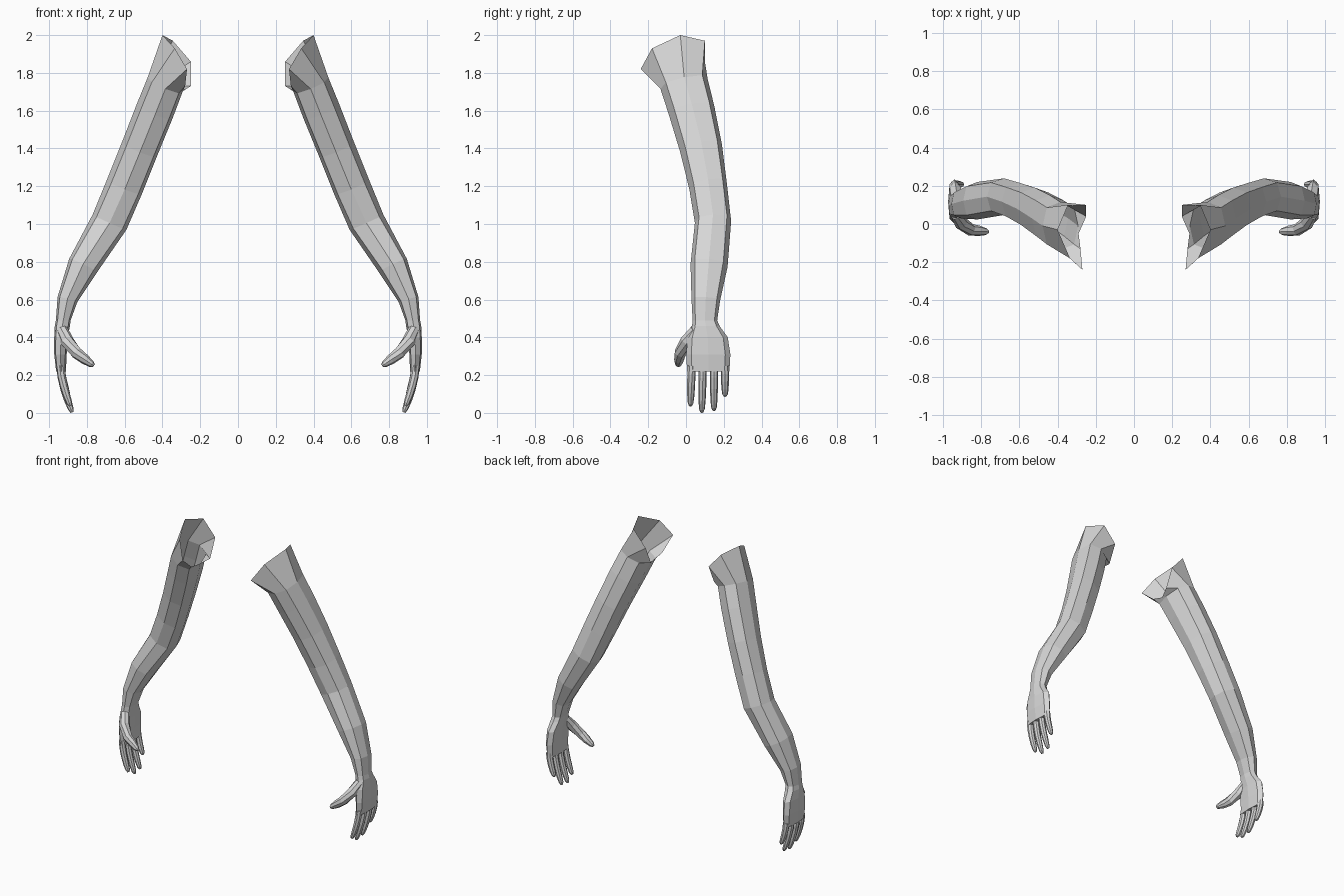
import bpy, bmesh
from math import sin, cos, pi
from mathutils import Vector

if "Cube" in bpy.data.objects:
    bpy.data.objects.remove(bpy.data.objects["Cube"], do_unlink=True)

grey = bpy.data.materials.new("light_grey")
grey.use_nodes = True
grey.diffuse_color = (0.68, 0.68, 0.68, 1)
grey.node_tree.nodes["Principled BSDF"].inputs["Base Color"].default_value = (0.68, 0.68, 0.68, 1)


def loft(name, rings, side, cap_start=True):
    """Skin a list of point rings; side is +1 or -1 in x."""
    bm = bmesh.new()
    loops = [[bm.verts.new((p[0] * side, p[1], p[2])) for p in r] for r in rings]
    n = len(loops[0])
    for a, b in zip(loops, loops[1:]):
        for i in range(n):
            j = (i + 1) % n
            bm.faces.new((a[i], a[j], b[j], b[i]))
    if cap_start:
        bm.faces.new(loops[0])
    bm.faces.new(loops[-1])
    bmesh.ops.recalc_face_normals(bm, faces=bm.faces)
    mesh = bpy.data.meshes.new(name)
    bm.to_mesh(mesh)
    bm.free()
    mesh.materials.append(grey)
    ob = bpy.data.objects.new(name, mesh)
    bpy.context.collection.objects.link(ob)
    return ob


def section(x, y, z, half_w, half_d, tilt, lean):
    """Eight sided limb section, starting at the outer side, going forward."""
    u = Vector((cos(tilt), 0, sin(tilt))) * half_w
    v = Vector((0, -1, -lean)) * half_d
    pts = []
    for k in range(8):
        s = 1.09 if k % 2 else 1.0
        a = k * pi / 4
        pts.append(Vector((x, y, z)) + u * cos(a) * s + v * sin(a) * s)
    return pts


def digit(name, path, radii, side, n=8):
    """Tapered finger along a path."""
    path = [Vector(p) for p in path]
    rings = []
    for i, (p, r) in enumerate(zip(path, radii)):
        d = path[min(i + 1, len(path) - 1)] - path[max(i - 1, 0)]
        q = d.to_track_quat('Z', 'Y')
        rings.append([p + q @ Vector((r * cos(2 * pi * k / n), r * sin(2 * pi * k / n), 0))
                      for k in range(n)])
    return loft(name, rings, side)


# Ragged open shoulder edge
shoulder = [(.40, -.03, 2.0), (.335, -.18, 1.93), (.27, -.24, 1.82), (.28, -.13, 1.73),
            (.29, -.05, 1.71), (.25, .04, 1.73), (.25, .10, 1.86), (.345, .10, 1.97)]

# Limb sections: x, y, z, half width, half depth, tilt, lean
limb = [(.385, -.01, 1.74, .10, .125, .38, .2),
        (.44, .03, 1.60, .102, .12, .38, .2),
        (.52, .08, 1.40, .10, .11, .38, .2),
        (.60, .117, 1.20, .10, .099, .38, .18),
        (.68, .143, 1.01, .098, .096, .42, .05),
        (.82, .122, .78, .082, .098, .45, -.08),
        (.903, .105, .60, .054, .076, .25, -.05),
        (.925, .10, .49, .039, .065, 0, 0)]

# Palm sections
palm = [(.925, .10, .49, .039, .065, 0, 0),
        (.930, .105, .46, .040, .073, 0, 0),
        (.937, .115, .40, .036, .106, 0, 0),
        (.940, .118, .31, .033, .117, 0, 0),
        (.937, .118, .22, .026, .112, 0, 0)]

# Fingers: name, root y, tip y, tip z
fingers = [("index_finger", .030, .024, .034), ("middle_finger", .088, .084, 0.0),
           ("ring_finger", .148, .148, .010), ("little_finger", .206, .207, .085)]

for side, label in ((1, "left"), (-1, "right")):
    loft(label + "_arm", [shoulder] + [section(*s) for s in limb], side, cap_start=False)
    loft(label + "_palm", [section(*s) for s in palm], side)
    for name, y0, y1, tip in fingers:
        path = []
        for t in (0, .25, .5, .75, .93, 1):
            path.append((.94 - .062 * t ** 1.6 * (.25 - tip) / .25,
                         y0 + (y1 - y0) * t, .25 + (tip + .003 - .25) * t))
        digit(label + "_" + name, path, (.022, .022, .021, .019, .015, .008), side)
    thumb = [(.93, .05, .44), (.905, .005, .38), (.855, -.03, .318),
             (.81, -.036, .283), (.775, -.040, .258), (.763, -.040, .25)]
    digit(label + "_thumb", thumb, (.030, .036, .032, .027, .018, .009), side)
